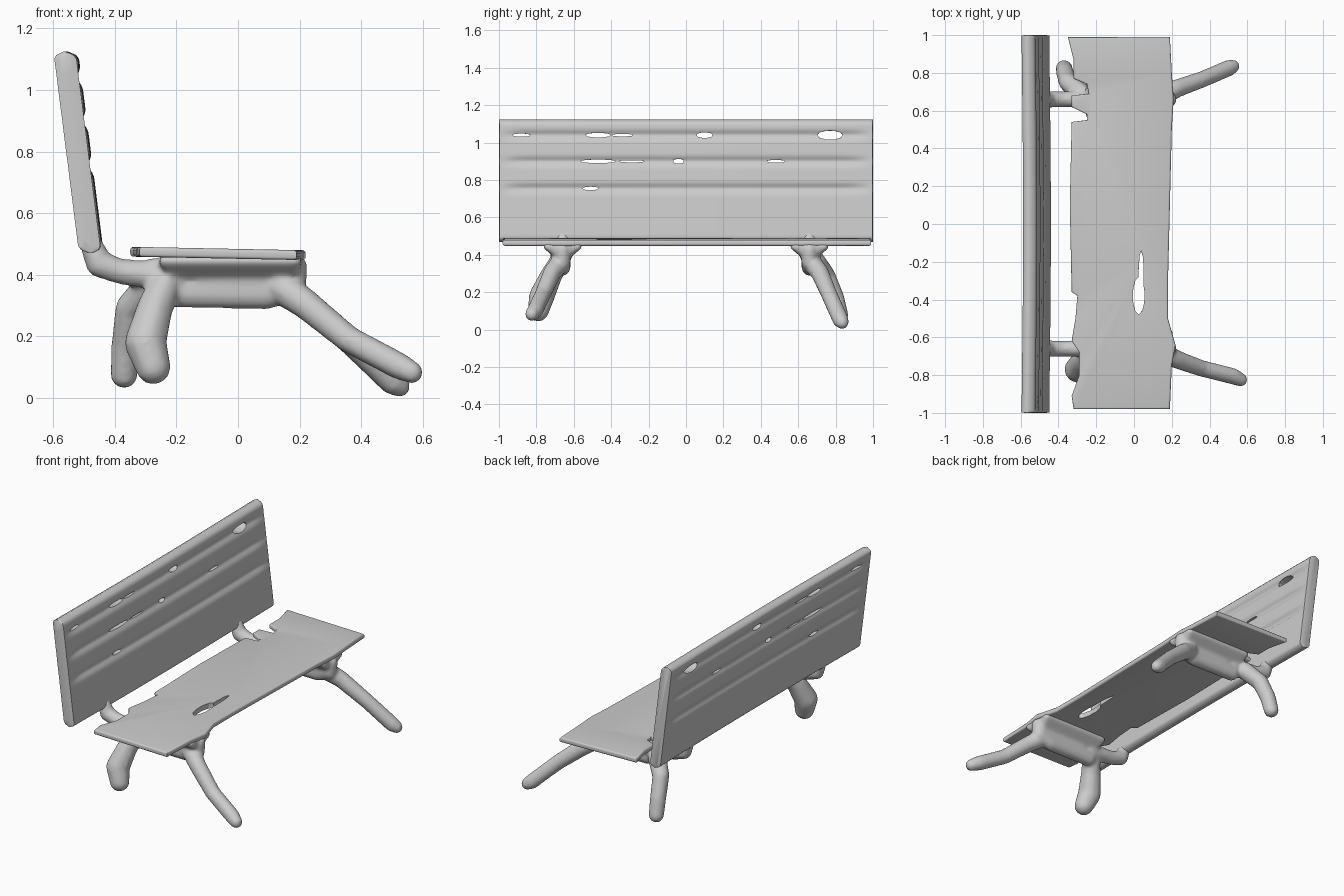
import bpy, bmesh, math
from mathutils import Vector

cube = bpy.data.objects.get("Cube")
if cube:
    bpy.data.objects.remove(cube)

grey = bpy.data.materials.new("plain grey")
grey.use_nodes = True
grey.diffuse_color = (0.6, 0.6, 0.6, 1)
grey.node_tree.nodes["Principled BSDF"].inputs["Base Color"].default_value = (0.6, 0.6, 0.6, 1)


def finish(name, bm):
    bmesh.ops.recalc_face_normals(bm, faces=bm.faces)
    mesh = bpy.data.meshes.new(name)
    bm.to_mesh(mesh)
    bm.free()
    mesh.materials.append(grey)
    obj = bpy.data.objects.new(name, mesh)
    bpy.context.collection.objects.link(obj)
    return obj


def smooth(obj, angle):
    bpy.ops.object.select_all(action='DESELECT')
    obj.select_set(True)
    bpy.context.view_layer.objects.active = obj
    bpy.ops.object.shade_smooth_by_angle(angle=math.radians(angle))


# Unit ball points shared by every limb
bm = bmesh.new()
bmesh.ops.create_icosphere(bm, subdivisions=2, radius=1)
BALL = [v.co.copy() for v in bm.verts]
bm.free()


def hull(bm, balls):
    """Wrap a convex skin round balls given as (x, y, z, radius)."""
    verts = [bm.verts.new(Vector((x, y, z)) + p * r) for x, y, z, r in balls for p in BALL]
    bmesh.ops.convex_hull(bm, input=verts)
    loose = [v for v in bm.verts if not v.link_faces]
    bmesh.ops.delete(bm, geom=loose, context='VERTS')


def limb(bm, side, path):
    path = [(x, side * y, z, r) for x, y, z, r in path]
    for a, b in zip(path, path[1:]):
        hull(bm, [a, b])


def cut_holes(obj, name, holes):
    """Cut worn openings; each hole is (centre, half sizes)."""
    bm = bmesh.new()
    for centre, size in holes:
        ball = bmesh.ops.create_icosphere(bm, subdivisions=2, radius=1)["verts"]
        bmesh.ops.scale(bm, verts=ball, vec=size)
        bmesh.ops.translate(bm, verts=ball, vec=centre)
    cutter = finish(name, bm)
    cutter.hide_render = True
    cutter.hide_set(True)
    mod = obj.modifiers.new("holes", 'BOOLEAN')
    mod.operation = 'DIFFERENCE'
    mod.solver = 'EXACT'
    mod.use_self = True
    mod.object = cutter


# Backrest: leaning slab whose section is grooved between the boards
GROOVES = (1.04, 0.9, 0.755)
BOTTOM, TOP = 0.47, 1.125


def lean(z):
    return -0.478 - 0.083 * (z - BOTTOM) / (TOP - BOTTOM)


def half_thickness(z, y):
    edge = min(z - BOTTOM, TOP - z)
    h = 0.036 * math.sqrt(max(0.0, 1 - max(0.0, 1 - edge / 0.03) ** 2))
    groove = sum(math.exp(-((z - g) / 0.02) ** 2) for g in GROOVES)
    fade = min(1.0, (1 - abs(y)) / 0.12)
    return max(0.004, h - 0.016 * groove * fade)


bm = bmesh.new()
levels = [BOTTOM + (TOP - BOTTOM) * i / 60 for i in range(61)]
rings = []
for i in range(41):
    y = math.sin(math.pi / 2 * (i / 20 - 1))
    thin = 0.55 if i in (0, 40) else 1
    front, back = [], []
    for z in levels:
        h = half_thickness(z, y) * thin
        x = lean(z) + 0.006 * math.cos(2 * y)
        front.append(bm.verts.new((x + h, y, z)))
        back.append(bm.verts.new((x - h, y, z)))
    rings.append(front + back[::-1])
for a, b in zip(rings, rings[1:]):
    for j in range(len(a)):
        k = (j + 1) % len(a)
        bm.faces.new((a[j], a[k], b[k], b[j]))
bm.faces.new(rings[0])
bm.faces.new(rings[-1][::-1])
backrest = finish("backrest", bm)
smooth(backrest, 50)
gaps = [(-0.88, 0, 0.05, 0.009), (-0.47, 0, 0.07, 0.013), (-0.34, 0, 0.06, 0.007),
        (0.1, 0, 0.045, 0.016), (0.77, 0, 0.07, 0.026), (-0.47, 1, 0.1, 0.01),
        (-0.29, 1, 0.07, 0.006), (-0.04, 1, 0.03, 0.014), (0.48, 1, 0.05, 0.008),
        (-0.51, 2, 0.045, 0.01)]
cut_holes(backrest, "backrest_hole_cutter",
          [((lean(GROOVES[g]), y, GROOVES[g]), (0.12, sy, sz)) for y, g, sy, sz in gaps])

# Seat: thin worn board, slightly tipped to the open side
outline = [(-0.35, 0.99), (0.19, 0.99), (0.2, 0.8), (0.21, 0.66), (0.2, 0.5), (0.18, -0.3),
           (0.18, -0.5), (0.22, -0.64), (0.2, -0.75), (0.19, -0.98), (-0.32, -0.98),
           (-0.33, -0.91), (-0.29, -0.8), (-0.29, -0.68), (-0.33, -0.62), (-0.31, -0.5),
           (-0.3, -0.38), (-0.33, -0.36), (-0.34, 0.1), (-0.33, 0.54), (-0.25, 0.55),
           (-0.25, 0.58), (-0.33, 0.62), (-0.33, 0.68), (-0.24, 0.69), (-0.25, 0.74),
           (-0.32, 0.77), (-0.32, 0.87)]
bm = bmesh.new()
face = bm.faces.new([bm.verts.new((x, y, 0.452 - 0.02 * x)) for x, y in outline])
top = bmesh.ops.extrude_face_region(bm, geom=[face], use_keep_orig=True)["geom"]
bmesh.ops.translate(bm, verts=[v for v in top if isinstance(v, bmesh.types.BMVert)], vec=(0, 0, 0.032))
bmesh.ops.recalc_face_normals(bm, faces=bm.faces)
rim = [e for e in bm.edges if any(len(f.verts) > 4 for f in e.link_faces)]
bmesh.ops.bevel(bm, geom=rim, offset=0.01, segments=3, profile=0.5, affect='EDGES')
seat = finish("seat", bm)
smooth(seat, 40)
cut_holes(seat, "seat_hole_cutter", [((0.025, -0.38, 0.47), (0.032, 0.1, 0.2)),
                                     ((0.038, -0.28, 0.47), (0.014, 0.14, 0.2))])

# Leg frames: web under the seat, back arm and two splayed legs fused together
# Each side lists the front foot and the rear leg path
SIDES = {
    "left": (1, [(0.5, 0.825, 0.055, 0.045), (0.525, 0.835, 0.038, 0.036)],
             [(-0.28, 0.69, 0.37, 0.055), (-0.35, 0.75, 0.29, 0.05), (-0.365, 0.8, 0.17, 0.048),
              (-0.37, 0.825, 0.075, 0.045)]),
    "right": (-1, [(0.52, 0.805, 0.105, 0.045), (0.565, 0.825, 0.083, 0.037)],
              [(-0.24, 0.68, 0.36, 0.055), (-0.27, 0.72, 0.29, 0.06), (-0.3, 0.77, 0.18, 0.07),
               (-0.275, 0.79, 0.1, 0.058)]),
}
for label, (side, foot, rear) in SIDES.items():
    bm = bmesh.new()
    y = side * 0.66
    hull(bm, [(-0.2, y, 0.335, 0.042), (0.1, y, 0.33, 0.042), (0.18, y, 0.36, 0.042),
              (0.185, y, 0.425, 0.042), (-0.28, y, 0.42, 0.035)])
    # flare where the web meets the seat
    hull(bm, [(x, y + dy, 0.445, 0.018) for x in (-0.24, 0.19) for dy in (-0.085, 0.085)]
         + [(-0.2, y, 0.39, 0.03), (0.16, y, 0.39, 0.03)])
    limb(bm, side, [(-0.2, 0.66, 0.39, 0.05), (-0.38, 0.66, 0.41, 0.042),
                    (-0.45, 0.66, 0.435, 0.045), (-0.482, 0.66, 0.51, 0.036)])
    limb(bm, side, [(0.14, 0.67, 0.36, 0.055), (0.22, 0.715, 0.305, 0.05),
                    (0.36, 0.765, 0.19, 0.045)] + foot)
    limb(bm, side, rear)
    frame = finish(label + "_leg_frame", bm)
    fuse = frame.modifiers.new("fuse", 'REMESH')
    fuse.mode = 'VOXEL'
    fuse.voxel_size = 0.01
    fuse.use_smooth_shade = True
    relax = frame.modifiers.new("relax", 'SMOOTH')
    relax.factor = 0.5
    relax.iterations = 6
